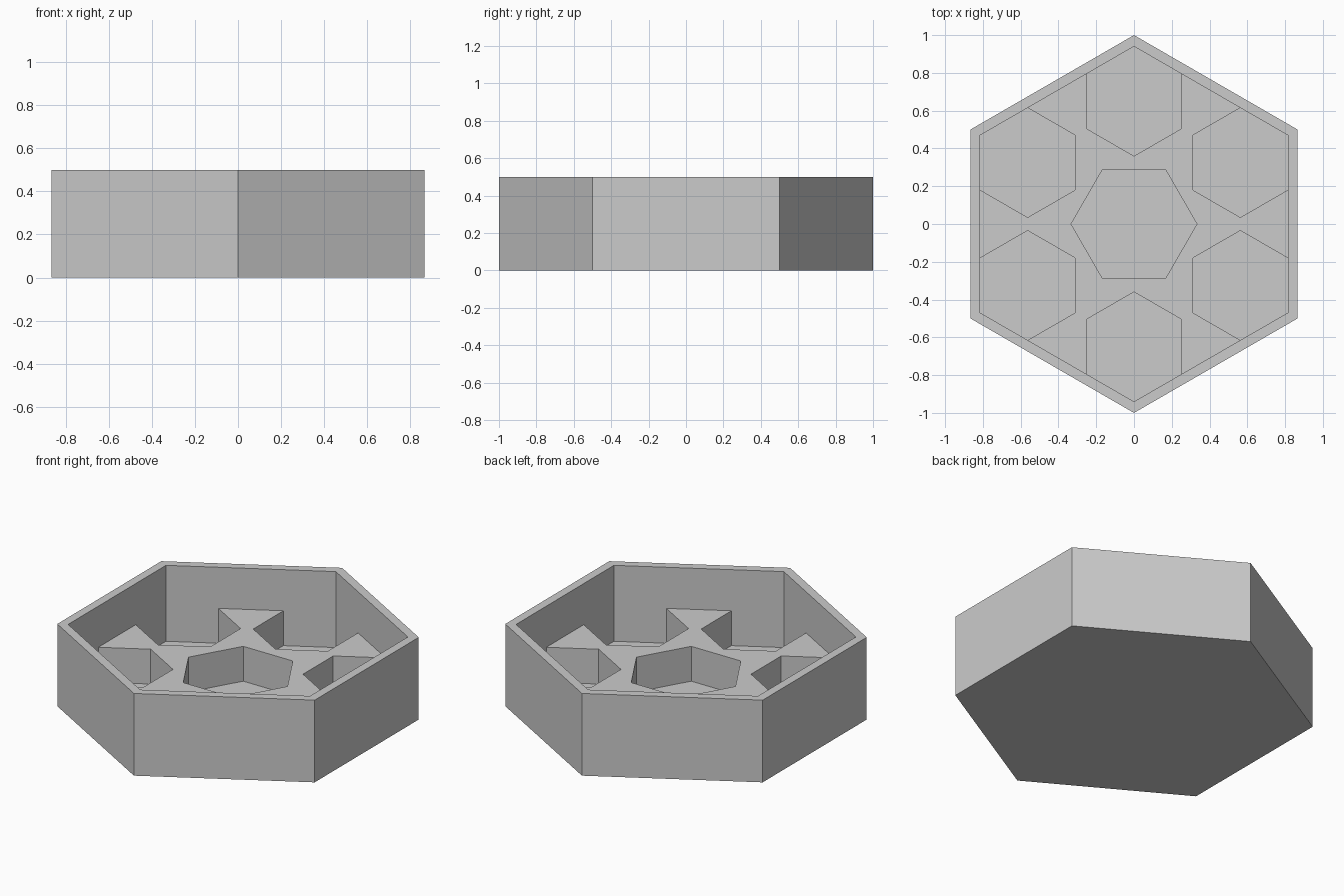
import bpy
import bmesh
from math import cos, sin, radians
from mathutils import Vector

if "Cube" in bpy.data.objects:
    bpy.data.objects.remove(bpy.data.objects["Cube"], do_unlink=True)

# Main dimensions
OUTER, INNER = 1.0, 0.94          # corner radii of the tray wall
POCKET, HUB = 0.29, 0.333         # corner radii of the pockets
TOP, LEDGE, FLOOR = 0.5, 0.25, 0.038

material = bpy.data.materials.new("light grey")
material.use_nodes = True
grey = (0.6, 0.6, 0.6, 1)
material.diffuse_color = grey
material.node_tree.nodes["Principled BSDF"].inputs["Base Color"].default_value = grey

bm = bmesh.new()


def polar(radius, angle, z=0.0):
    a = radians(angle)
    return Vector((radius * cos(a), radius * sin(a), z))


def at(point, z):
    return Vector((point.x, point.y, z))


def face(points):
    return bm.faces.new([bm.verts.new(p) for p in points])


def wall(p, q, low, high):
    face([at(p, low), at(q, low), at(q, high), at(p, high)])


def pocket_corner(angle, i):
    return polar(INNER - POCKET, angle) + polar(POCKET, angle + 60 * i)


for k in range(6):
    a, b = 30 + 60 * k, 90 + 60 * k
    out_a, out_b = polar(OUTER, a), polar(OUTER, b)
    in_a, in_b = polar(INNER, a), polar(INNER, b)
    hub_a, hub_b = polar(HUB, a - 30), polar(HUB, a + 30)
    middle = (in_a + in_b) / 2
    before = (polar(INNER, a - 60) + in_a) / 2

    # Outer wall and rim
    wall(out_a, out_b, 0, TOP)
    face([at(out_a, TOP), at(out_b, TOP), at(in_b, TOP), at(in_a, TOP)])

    # Inner wall, reaching down into the pockets at both ends
    near, far = pocket_corner(a, 1), pocket_corner(b, -1)
    face([at(in_a, TOP), at(in_a, FLOOR), at(near, FLOOR), at(near, LEDGE),
          at(middle, LEDGE), at(far, LEDGE), at(far, FLOOR),
          at(in_b, FLOOR), at(in_b, TOP)])

    # Corner pocket
    ring = [pocket_corner(a, i) for i in range(6)]
    face([at(p, FLOOR) for p in ring])
    for p, q in zip(ring[1:], ring[2:]):
        wall(p, q, FLOOR, LEDGE)

    # Ledge around the corner pocket, and the centre pocket side
    outline = [before] + ring[:0:-1] + [middle, hub_b, hub_a]
    face([at(p, LEDGE) for p in outline])
    wall(hub_a, hub_b, FLOOR, LEDGE)

# Centre pocket floor and underside
face([polar(HUB, 60 * k, FLOOR) for k in range(6)])
face([polar(OUTER, 30 + 60 * k) for k in range(6)])

bmesh.ops.remove_doubles(bm, verts=bm.verts[:], dist=0.0005)
bmesh.ops.recalc_face_normals(bm, faces=bm.faces[:])

mesh = bpy.data.meshes.new("hexagonal_tray")
bm.to_mesh(mesh)
bm.free()
mesh.materials.append(material)
tray = bpy.data.objects.new("hexagonal_tray", mesh)
bpy.context.collection.objects.link(tray)
